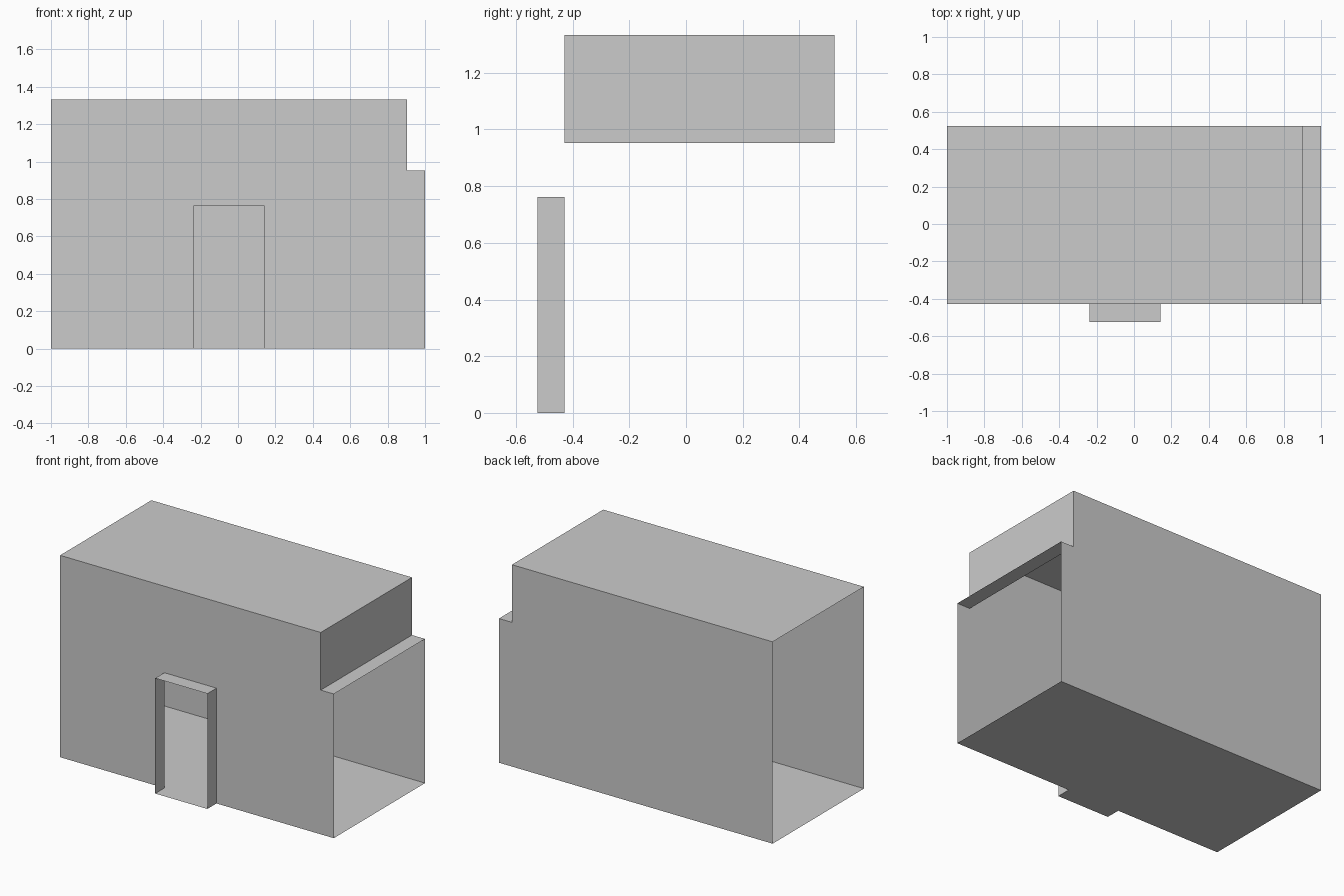
import bpy
import bmesh

cube = bpy.data.objects.get("Cube")
if cube:
    bpy.data.objects.remove(cube, do_unlink=True)

U = 2 / 21                      # building module
LEFT, STEP, RIGHT = -10.5, 9.5, 10.5
PORCH, FRONT, BACK = -5.5, -4.5, 5.5
LEDGE, TOP = 10, 14
DOOR_L, DOOR_R, DOOR_H = -2.5, 1.5, 8

grey = bpy.data.materials.new("plain_grey")
grey.use_nodes = True
COLOUR = (0.6, 0.6, 0.6, 1)
grey.diffuse_color = COLOUR
grey.node_tree.nodes["Principled BSDF"].inputs["Base Color"].default_value = COLOUR


def sheet(name, corners, outward):
    """One flat thin-shell panel, facing the outward direction."""
    bm = bmesh.new()
    face = bm.faces.new([bm.verts.new([c * U for c in p]) for p in corners])
    face.normal_update()
    if sum(a * b for a, b in zip(face.normal, outward)) < 0:
        face.normal_flip()
    mesh = bpy.data.meshes.new(name)
    bm.to_mesh(mesh)
    bm.free()
    mesh.materials.append(grey)
    obj = bpy.data.objects.new(name, mesh)
    bpy.context.collection.objects.link(obj)


def level(name, x0, x1, y0, y1, z, up=1):
    sheet(name, [(x0, y0, z), (x1, y0, z), (x1, y1, z), (x0, y1, z)], (0, 0, up))


def side(name, x, y0, y1, z0, z1, facing):
    sheet(name, [(x, y0, z0), (x, y1, z0), (x, y1, z1), (x, y0, z1)], (facing, 0, 0))


# Long walls share a stepped outline; the front one has a doorway
outline = [(RIGHT, 0), (RIGHT, LEDGE), (STEP, LEDGE), (STEP, TOP), (LEFT, TOP), (LEFT, 0)]
doorway = [(DOOR_L, 0), (DOOR_L, DOOR_H), (DOOR_R, DOOR_H), (DOOR_R, 0)]
sheet("back_wall", [(x, BACK, z) for x, z in outline], (0, 1, 0))
sheet("front_wall", [(x, FRONT, z) for x, z in outline + doorway], (0, -1, 0))

# Floor, roof and the stepped end; both ends stay open below
level("floor", LEFT, RIGHT, FRONT, BACK, 0, -1)
level("roof", LEFT, STEP, FRONT, BACK, TOP)
level("ledge", STEP, RIGHT, FRONT, BACK, LEDGE)
side("step_wall", STEP, FRONT, BACK, LEDGE, TOP, 1)

# Open porch around the doorway
level("porch_floor", DOOR_L, DOOR_R, PORCH, FRONT, 0, -1)
level("porch_roof", DOOR_L, DOOR_R, PORCH, FRONT, DOOR_H)
side("porch_right_wall", DOOR_L, PORCH, FRONT, 0, DOOR_H, -1)
side("porch_left_wall", DOOR_R, PORCH, FRONT, 0, DOOR_H, 1)
